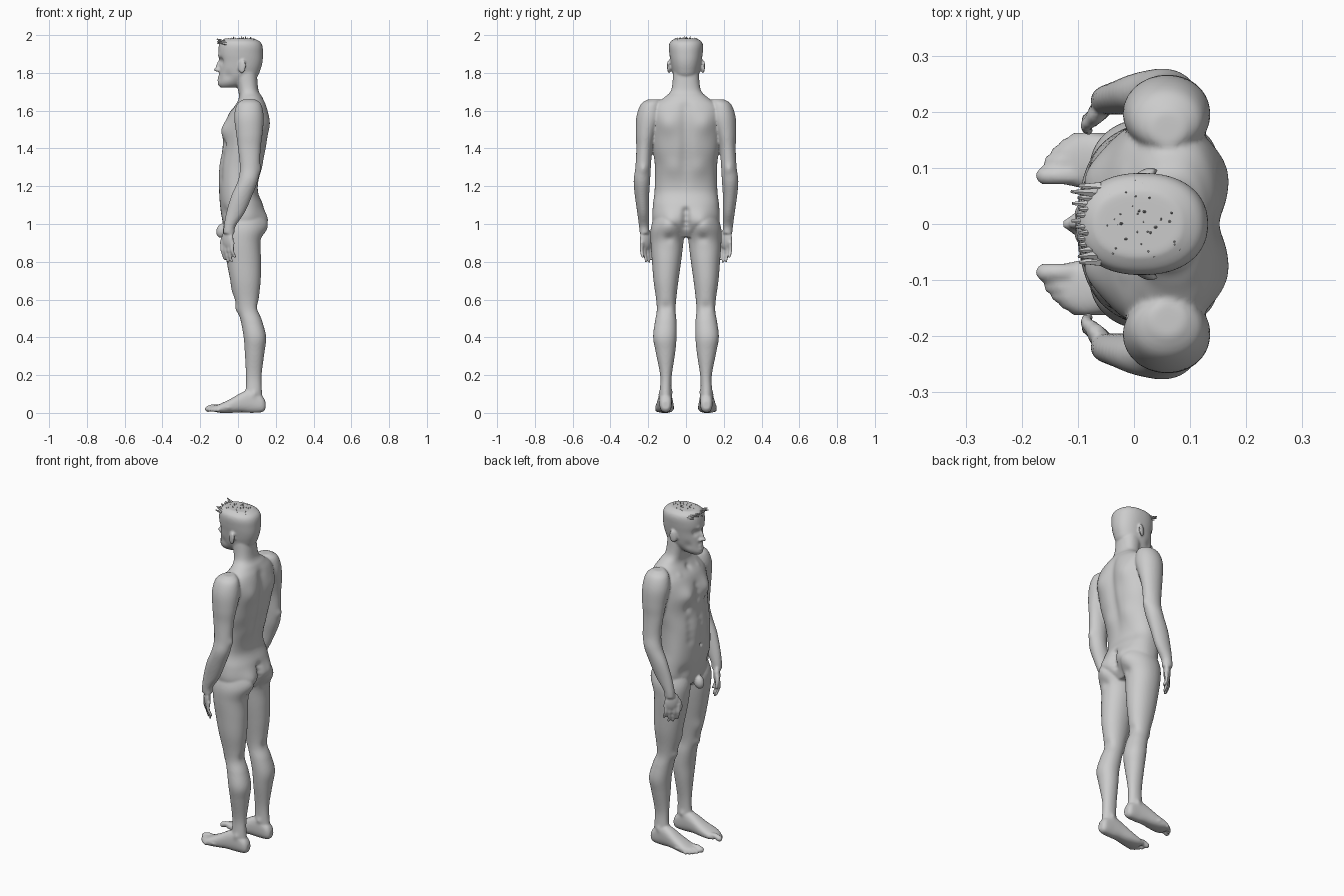
import bpy, bmesh, math, random
from mathutils import Vector, Matrix

random.seed(4)
bm = bmesh.new()


def spline(rings, k=6):
    """Catmull-Rom through the rings."""
    out = []
    for i in range(len(rings) - 1):
        p0, p1 = rings[max(i - 1, 0)], rings[i]
        p2, p3 = rings[i + 1], rings[min(i + 2, len(rings) - 1)]
        for j in range(k):
            t = j / k
            out.append([0.5 * (2 * b + (c - a) * t + (2 * a - 5 * b + 4 * c - d) * t * t
                               + (3 * b - a - 3 * c + d) * t ** 3)
                        for a, b, c, d in zip(p0, p1, p2, p3)])
    return out + [list(rings[-1])]


def loft(rings, sides=(1,), axis='z', n=2.0, seg=40):
    """Rings are (position, a_min, a_max, y_min, y_max)."""
    for s in sides:
        rows = []
        for t, a0, a1, y0, y1 in spline(rings):
            row = []
            for i in range(seg):
                c, d = math.cos(2 * math.pi * i / seg), math.sin(2 * math.pi * i / seg)
                a = (a0 + a1) / 2 + (a1 - a0) / 2 * math.copysign(abs(c) ** (2 / n), c)
                y = ((y0 + y1) / 2 + (y1 - y0) / 2 * math.copysign(abs(d) ** (2 / n), d)) * s
                row.append(bm.verts.new((a, y, t) if axis == 'z' else (t, y, a)))
            rows.append(row)
        for r, q in zip(rows, rows[1:]):
            for i in range(seg):
                j = (i + 1) % seg
                bm.faces.new((r[i], r[j], q[j], q[i]))
        bm.faces.new(rows[0])
        bm.faces.new(rows[-1])


def ball(c, r, sides=(1,), tilt=0.0, turn=0.0):
    for s in sides:
        m = (Matrix.Translation((c[0], c[1] * s, c[2])) @ Matrix.Rotation(turn * s, 4, 'Z')
             @ Matrix.Rotation(tilt, 4, 'Y') @ Matrix.Diagonal((*r, 1)))
        bmesh.ops.create_icosphere(bm, subdivisions=3, radius=1, matrix=m)


def finger(pts, r0, r1):
    """Tapered digit along a path, on both sides."""
    path = spline(pts, 7)
    for i, p in enumerate(path):
        r = r0 + (r1 - r0) * i / (len(path) - 1)
        for s in (1, -1):
            bmesh.ops.create_icosphere(bm, subdivisions=2, radius=r,
                                       matrix=Matrix.Translation((p[0], p[1] * s, p[2])))


BOTH = (1, -1)

# torso and neck
torso = [(0.93, -0.03, 0.09, 0.09), (0.98, -0.07, 0.125, 0.16), (1.03, -0.085, 0.14, 0.178),
         (1.10, -0.095, 0.132, 0.175), (1.18, -0.1, 0.105, 0.166), (1.30, -0.1, 0.125, 0.164),
         (1.40, -0.082, 0.15, 0.176), (1.50, -0.075, 0.16, 0.186), (1.58, -0.05, 0.16, 0.19),
         (1.63, -0.015, 0.15, 0.165), (1.67, 0.005, 0.13, 0.115), (1.71, 0.0, 0.108, 0.078),
         (1.80, -0.02, 0.1, 0.068)]
loft([(z, a, b, -w, w) for z, a, b, w in torso], n=2.3, seg=64)

# head, nose and ears
head = [(1.722, -0.09, -0.02, 0.022), (1.742, -0.104, 0.04, 0.044), (1.78, -0.1, 0.1, 0.065),
        (1.82, -0.098, 0.12, 0.075), (1.86, -0.098, 0.13, 0.082), (1.90, -0.104, 0.132, 0.088),
        (1.94, -0.102, 0.13, 0.091), (1.965, -0.094, 0.117, 0.083), (1.982, -0.07, 0.085, 0.058)]
loft([(z, a, b, -w, w) for z, a, b, w in head], n=2.25, seg=64)
ball((-0.106, 0, 1.838), (0.011, 0.009, 0.034), tilt=0.3)
ball((-0.113, 0, 1.817), (0.015, 0.013, 0.011))
ball((-0.102, 0.012, 1.814), (0.011, 0.009, 0.009), BOTH)
ball((0.022, 0.09, 1.832), (0.021, 0.009, 0.037), BOTH, 0.15, 0.35)

# arms
loft([(1.66, 0.03, 0.09, 0.14, 0.2), (1.635, -0.005, 0.122, 0.13, 0.238),
      (1.57, -0.02, 0.135, 0.13, 0.262), (1.48, -0.01, 0.13, 0.158, 0.266),
      (1.40, 0.0, 0.12, 0.178, 0.263), (1.30, 0.01, 0.115, 0.186, 0.268),
      (1.23, 0.0, 0.105, 0.19, 0.277), (1.15, -0.035, 0.075, 0.195, 0.271),
      (1.06, -0.062, 0.035, 0.195, 0.258), (0.99, -0.075, -0.012, 0.195, 0.249),
      (0.95, -0.078, -0.018, 0.195, 0.245)], BOTH)

# hands
ball((-0.055, 0.21, 0.92), (0.019, 0.043, 0.055), BOTH, 0, -0.7)
for i in range(4):
    x, y = -0.082 + 0.018 * i, 0.186 + 0.016 * i
    tip = (0.815, 0.8, 0.803, 0.825)[i]
    finger([(x, y, 0.9), (x - 0.002, y + 0.002, 0.86), (x + 0.012, y - 0.006, tip)], 0.0115, 0.008)
finger([(-0.065, 0.192, 0.945), (-0.085, 0.175, 0.905), (-0.08, 0.165, 0.862)], 0.014, 0.009)

# legs
loft([(1.06, -0.05, 0.11, 0.04, 0.16), (0.98, -0.078, 0.135, 0.008, 0.186),
      (0.90, -0.075, 0.12, 0.014, 0.187), (0.80, -0.06, 0.122, 0.026, 0.18),
      (0.70, -0.04, 0.12, 0.04, 0.172), (0.60, -0.016, 0.11, 0.052, 0.158),
      (0.54, 0.0, 0.11, 0.055, 0.155), (0.48, 0.016, 0.13, 0.05, 0.165),
      (0.40, 0.03, 0.149, 0.05, 0.174), (0.32, 0.036, 0.14, 0.057, 0.16),
      (0.20, 0.042, 0.125, 0.075, 0.137), (0.12, 0.04, 0.126, 0.078, 0.138),
      (0.05, 0.02, 0.135, 0.075, 0.14)], BOTH, n=2.1)

# feet and toes
loft([(0.145, 0.02, 0.06, 0.09, 0.125), (0.127, 0.004, 0.09, 0.077, 0.138),
      (0.07, 0.0, 0.125, 0.073, 0.144), (0.02, 0.003, 0.108, 0.07, 0.15),
      (-0.04, 0.0, 0.074, 0.065, 0.158), (-0.09, 0.0, 0.05, 0.064, 0.163),
      (-0.125, 0.006, 0.036, 0.07, 0.148)], BOTH, 'x', n=2.4)
for y, x, r in ((0.086, -0.159, 0.017), (0.112, -0.151, 0.011), (0.129, -0.138, 0.011),
                (0.143, -0.123, 0.0105), (0.154, -0.106, 0.01)):
    finger([(x + 0.06, y, 0.028), (x + 0.025, y, 0.03), (x, y, r + 0.004)], r * 0.9, r)

# groin
ball((-0.085, 0, 0.965), (0.03, 0.026, 0.04), tilt=0.3)

# fuse all parts into one skin
bmesh.ops.recalc_face_normals(bm, faces=bm.faces)
mesh = bpy.data.meshes.new("body")
bm.to_mesh(mesh)
bm.free()
body = bpy.data.objects.new("body", mesh)
bpy.context.collection.objects.link(body)
bpy.context.view_layer.objects.active = body
body.select_set(True)
rm = body.modifiers.new("fuse", 'REMESH')
rm.mode, rm.voxel_size = 'VOXEL', 0.006
sm = body.modifiers.new("soften", 'SMOOTH')
sm.factor, sm.iterations = 0.5, 4
for name in ("fuse", "soften"):
    bpy.ops.object.modifier_apply(modifier=name)


def sculpt(x, y, z, r, dx=0.0, dy=0.0, dz=0.0):
    """Soft mirrored push of the skin around a point."""
    for s in (BOTH if y else (1,)):
        c = Vector((x, y * s, z))
        for v in body.data.vertices:
            if abs(v.co.z - c.z) < 2.5 * r:
                d2 = (v.co - c).length_squared
                if d2 < 6 * r * r:
                    v.co += Vector((dx, dy * s, dz)) * math.exp(-d2 / (r * r))


# face
sculpt(-0.092, 0.034, 1.862, 0.018, 0.016)
sculpt(-0.08, 0.034, 1.862, 0.01, -0.006)
sculpt(-0.1, 0.025, 1.888, 0.014, -0.006)
sculpt(-0.102, 0.01, 1.779, 0.01, -0.006)
sculpt(-0.102, 0.009, 1.762, 0.009, -0.006)
sculpt(-0.105, 0, 1.735, 0.018, -0.004)
sculpt(-0.055, 0.062, 1.785, 0.025, 0, -0.006)
# chest and belly
sculpt(-0.065, 0.085, 1.5, 0.05, -0.02)
sculpt(-0.08, 0.085, 1.425, 0.022, 0.01)
sculpt(-0.03, 0.09, 1.625, 0.018, -0.007)
sculpt(-0.02, 0, 1.635, 0.02, 0.01)
for z in (1.46, 1.5, 1.54):
    sculpt(-0.08, 0, z, 0.022, 0.007)
for z in (1.24, 1.28, 1.32, 1.36):
    sculpt(-0.1, 0, z, 0.02, 0.004)
    sculpt(-0.09, 0.085, z, 0.025, 0.005)
sculpt(-0.1, 0, 1.19, 0.01, 0.012)
sculpt(-0.06, 0.11, 1.06, 0.035, 0.012)
# back and seat
for z in range(122, 164, 4):
    sculpt(0.145, 0, z / 100, 0.032, -0.009)
sculpt(0.15, 0.1, 1.53, 0.06, 0.016)
sculpt(0.13, 0.075, 1.3, 0.05, 0.008)
sculpt(0.14, 0.085, 1.01, 0.06, 0.028)
for z in (0.95, 0.98, 1.01, 1.04, 1.07):
    sculpt(0.145, 0, z, 0.02, -0.018)
sculpt(0.125, 0.09, 0.925, 0.025, -0.008)
# limbs
sculpt(0.0, 0.106, 0.55, 0.025, -0.01)
sculpt(0.11, 0.105, 0.56, 0.03, -0.008)
sculpt(-0.035, 0.075, 0.65, 0.04, -0.008)
sculpt(0.12, 0.225, 1.29, 0.025, 0.008)
sculpt(0.085, 0.14, 0.1, 0.018, 0, 0.006)
sculpt(0.08, 0.076, 0.11, 0.018, 0, -0.006)
bpy.ops.object.shade_smooth()

# hair: short random tufts on the crown and a raised fringe
hb = bmesh.new()


def tuft(p, q, r):
    p, q = Vector(p), Vector(q)
    d = q - p
    m = Matrix.Translation((p + q) / 2) @ d.to_track_quat('Z', 'Y').to_matrix().to_4x4()
    bmesh.ops.create_cone(hb, cap_ends=True, segments=6, radius1=r, radius2=r * 0.25,
                          depth=d.length, matrix=m)


for _ in range(45):
    a, k = random.uniform(0, 2 * math.pi), math.sqrt(random.random())
    x, y = 0.01 + 0.09 * k * math.cos(a), 0.072 * k * math.sin(a)
    z = 1.977 - 0.02 * k ** 4
    tuft((x, y, z - 0.015), (x + random.uniform(-0.012, 0.008), y * 1.08,
                             min(1.997, z + random.uniform(0.006, 0.018))), 0.005)
for i in range(14):
    y = -0.065 + 0.01 * i
    tuft((-0.06, y, 1.955), (-0.108 + random.uniform(-0.004, 0.012), y * 1.05,
                             1.972 + random.uniform(-0.015, 0.012)), 0.011)
hm = bpy.data.meshes.new("hair")
hb.to_mesh(hm)
hb.free()
hair = bpy.data.objects.new("hair", hm)
bpy.context.collection.objects.link(hair)
